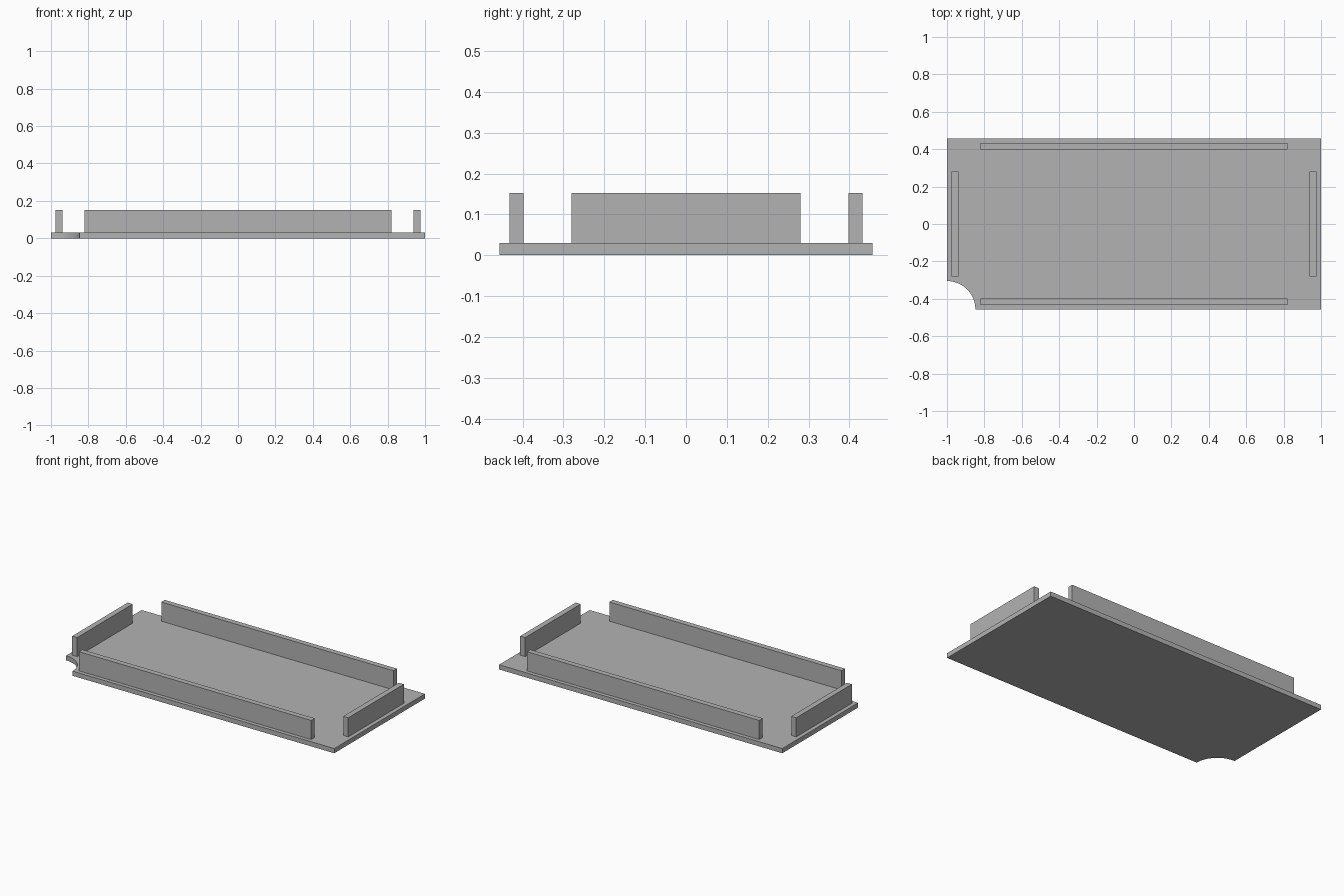
import bpy
import bmesh
from math import cos, sin, pi

cube = bpy.data.objects.get("Cube")
if cube:
    bpy.data.objects.remove(cube, do_unlink=True)

HALF_X, HALF_Y = 1.0, 0.457
PLATE_TOP, WALL_TOP = 0.03, 0.152
NOTCH_RADIUS, NOTCH_STEPS = 0.152, 24

grey = bpy.data.materials.new("plain_grey")
grey.use_nodes = True
colour = (0.45, 0.45, 0.45, 1)
grey.diffuse_color = colour
grey.node_tree.nodes["Principled BSDF"].inputs["Base Color"].default_value = colour


def prism(name, outline, bottom, top):
    """Extrude a counter-clockwise outline from bottom to top."""
    bm = bmesh.new()
    base = bm.faces.new([bm.verts.new((x, y, bottom)) for x, y in outline])
    ext = bmesh.ops.extrude_face_region(bm, geom=[base], use_keep_orig=True)
    verts = [v for v in ext["geom"] if isinstance(v, bmesh.types.BMVert)]
    bmesh.ops.translate(bm, verts=verts, vec=(0, 0, top - bottom))
    bmesh.ops.recalc_face_normals(bm, faces=bm.faces)
    mesh = bpy.data.meshes.new(name)
    bm.to_mesh(mesh)
    bm.free()
    mesh.materials.append(grey)
    obj = bpy.data.objects.new(name, mesh)
    bpy.context.collection.objects.link(obj)
    return obj


def wall(name, x, y, half_x, half_y):
    outline = [(x + sx * half_x, y + sy * half_y)
               for sx, sy in ((-1, -1), (1, -1), (1, 1), (-1, 1))]
    return prism(name, outline, PLATE_TOP, WALL_TOP)


# Base plate with a concave round notch in the front right corner
outline = [(HALF_X, -HALF_Y), (HALF_X, HALF_Y), (-HALF_X, HALF_Y)]
for i in range(NOTCH_STEPS + 1):
    a = pi / 2 * (1 - i / NOTCH_STEPS)
    outline.append((-HALF_X + NOTCH_RADIUS * cos(a), -HALF_Y + NOTCH_RADIUS * sin(a)))
plate = prism("base_plate", outline, 0, PLATE_TOP)

# Smooth the curved notch while keeping the plate edges sharp
bpy.context.view_layer.objects.active = plate
plate.select_set(True)
bpy.ops.object.shade_smooth_by_angle()
plate.select_set(False)

# Upright walls set in from each edge
for name, side in (("front_wall", -1), ("back_wall", 1)):
    wall(name, 0, side * 0.415, 0.82, 0.0175)
for name, side in (("right_wall", -1), ("left_wall", 1)):
    wall(name, side * 0.957, 0, 0.0175, 0.28)
